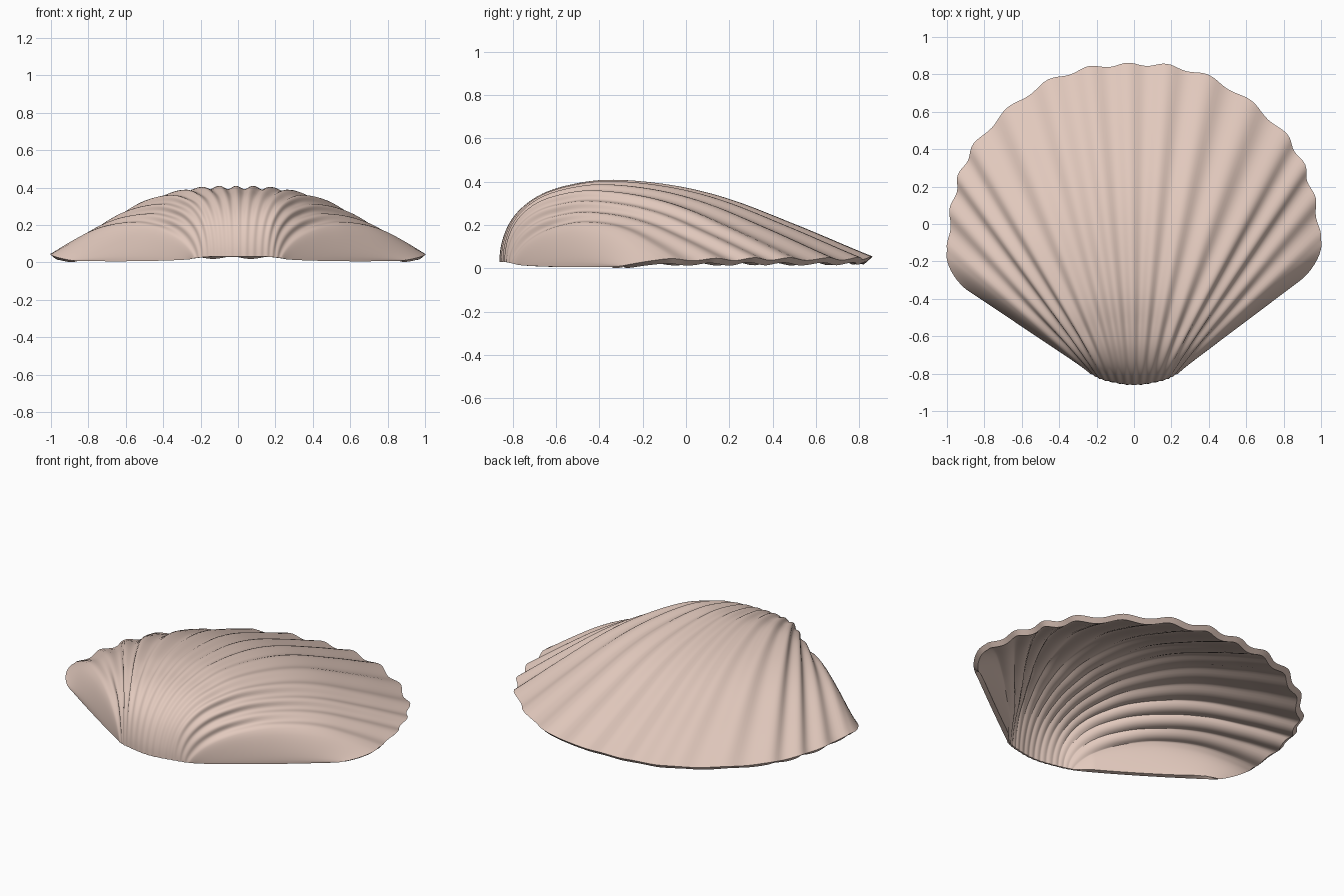
import bpy, bmesh, math
from mathutils import Vector

if "Cube" in bpy.data.objects:
    bpy.data.objects.remove(bpy.data.objects["Cube"])

# One rib per row: hinge x, y, z | rim x, y, z | crest height | shift of the crest toward the rim
RIBS = [
    (0.00, -0.862, 0.03, 0.00, 0.862, 0.055, 0.41, 1.0),
    (0.04, -0.860, 0.03, 0.21, 0.85, 0.055, 0.41, 1.0),
    (0.08, -0.854, 0.03, 0.43, 0.785, 0.052, 0.405, 1.0),
    (0.12, -0.846, 0.03, 0.655, 0.64, 0.05, 0.39, 1.0),
    (0.155, -0.838, 0.03, 0.84, 0.455, 0.05, 0.36, 1.0),
    (0.185, -0.828, 0.028, 0.93, 0.29, 0.05, 0.31, 1.05),
    (0.21, -0.815, 0.025, 0.98, 0.11, 0.047, 0.26, 1.17),
    (0.235, -0.80, 0.022, 1.00, -0.11, 0.045, 0.205, 1.45),
    (0.26, -0.775, 0.016, 0.87, -0.34, 0.008, 0.032, 1.5),
]
N = len(RIBS) - 1
ROWS = [(-r[0],) + r[1:3] + (-r[3],) + r[4:] for r in RIBS[:0:-1]] + RIBS

# Arch of a rib, sampled over the root of the distance from the hinge
ARCH = [(0, 0), (0.055, 0.17), (0.187, 0.54), (0.324, 0.815), (0.436, 0.945),
        (0.548, 1.0), (0.682, 0.92), (0.787, 0.735), (0.9, 0.38), (1, 0)]
THICK = 0.026


def arch(s):
    q = math.sqrt(s)
    k = next((i for i in range(len(ARCH) - 1) if q <= ARCH[i + 1][0]), len(ARCH) - 2)

    def slope(i):
        a, b = ARCH[max(i - 1, 0)], ARCH[min(i + 1, len(ARCH) - 1)]
        return (b[1] - a[1]) / (b[0] - a[0])
    (x0, y0), (x1, y1) = ARCH[k], ARCH[k + 1]
    d = x1 - x0
    t = (q - x0) / d
    return (y0 * (1 + 2 * t) * (1 - t) ** 2 + slope(k) * d * t * (1 - t) ** 2
            + y1 * t * t * (3 - 2 * t) - slope(k + 1) * d * t * t * (1 - t))


def rib_at(u):
    """Smooth blend between neighbouring ribs, u from -N to N."""
    f = u + N
    i = min(max(int(math.floor(f)), 0), 2 * N - 1)
    t = f - i
    a, b, c, d = (ROWS[min(max(j, 0), 2 * N)] for j in (i - 1, i, i + 1, i + 2))
    return [0.5 * (2 * q + (r - p) * t + (2 * p - 5 * q + 4 * r - w) * t * t
                   + (3 * q - p - 3 * r + w) * t ** 3) for p, q, r, w in zip(a, b, c, d)]


def groove(u):
    return 0.5 - 0.5 * math.cos(2 * math.pi * u) if abs(u) < N - 1 else 0.0


def base(u, s):
    hx, hy, hz, rx, ry, rz, h, p = rib_at(u)
    e = max(0.0, abs(u) - (N - 1))
    pull = 1 - 0.016 * groove(u) + 0.12 * e * (1 - e)   # scalloped rim, rounded side lobe
    rx, ry = rx * pull, ry * pull
    # The fan leans slightly to one side
    ry += 0.03 * rx
    rx -= 0.035 * max(0.0, ry + 0.1)
    z = hz + (rz - hz) * s + (h - 0.038) * arch(min(1, s ** p))
    return Vector((hx + (rx - hx) * s, hy + (ry - hy) * s, z))


# Grid of the smooth fan, then grooves cut along its normals
PER, NT = 10, 56
us = [i / PER - N for i in range(2 * N * PER + 1)]
ss = [(j / NT) ** 2 for j in range(NT + 1)]
NU = len(us)


def normals(grid):
    out = []
    for i in range(NU):
        row = []
        for j in range(NT + 1):
            du = grid[min(i + 1, NU - 1)][j] - grid[max(i - 1, 0)][j]
            ds = grid[i][min(j + 1, NT)] - grid[i][max(j - 1, 0)]
            row.append(du.cross(ds).normalized())
        out.append(row)
    return out


outer = [[base(u, s) for s in ss] for u in us]
nrm = normals(outer)
for i, u in enumerate(us):
    for j, s in enumerate(ss):
        depth = (0.003 + 0.017 * min(1, s / 0.2)) * (1 - 0.3 * s)
        outer[i][j] -= nrm[i][j] * depth * groove(u)
nrm = normals(outer)
inner = [[outer[i][j] - nrm[i][j] * THICK * (0.4 + 0.6 * min(1, ss[j] / 0.1))
          for j in range(NT + 1)] for i in range(NU)]
# Tuck the inner lip under the rim
for row in inner:
    tuck = (row[0] - row[NT]).normalized() * 0.015
    for j in range(NT + 1):
        row[j] += tuck * max(0.0, (ss[j] - 0.85) / 0.15)
for grid in (outer, inner):
    for row in grid:
        for v in row:
            v.z = max(v.z, 0.0)

# Shell mesh: outer skin, inner skin and the rim that joins them
bm = bmesh.new()
O = [[bm.verts.new(p) for p in row] for row in outer]
I = [[bm.verts.new(p) for p in row] for row in inner]
for i in range(NU - 1):
    for j in range(NT):
        bm.faces.new((O[i][j], O[i + 1][j], O[i + 1][j + 1], O[i][j + 1]))
        bm.faces.new((I[i][j], I[i][j + 1], I[i + 1][j + 1], I[i + 1][j]))
loop = ([(i, 0) for i in range(NU)] + [(NU - 1, j) for j in range(1, NT + 1)]
        + [(i, NT) for i in range(NU - 2, -1, -1)] + [(0, j) for j in range(NT - 1, 0, -1)])
for (a, b), (c, d) in zip(loop, loop[1:] + loop[:1]):
    bm.faces.new((O[c][d], O[a][b], I[a][b], I[c][d]))
mesh = bpy.data.meshes.new("scallop_shell")
bm.to_mesh(mesh)
bm.free()

shell = bpy.data.objects.new("scallop_shell", mesh)
bpy.context.collection.objects.link(shell)
mat = bpy.data.materials.new("pale pink beige")
mat.diffuse_color = (0.76, 0.585, 0.51, 1)
mat.use_nodes = True
mat.node_tree.nodes["Principled BSDF"].inputs["Base Color"].default_value = mat.diffuse_color
mesh.materials.append(mat)
bpy.context.view_layer.objects.active = shell
shell.select_set(True)
bpy.ops.object.shade_smooth_by_angle(angle=math.radians(40))
